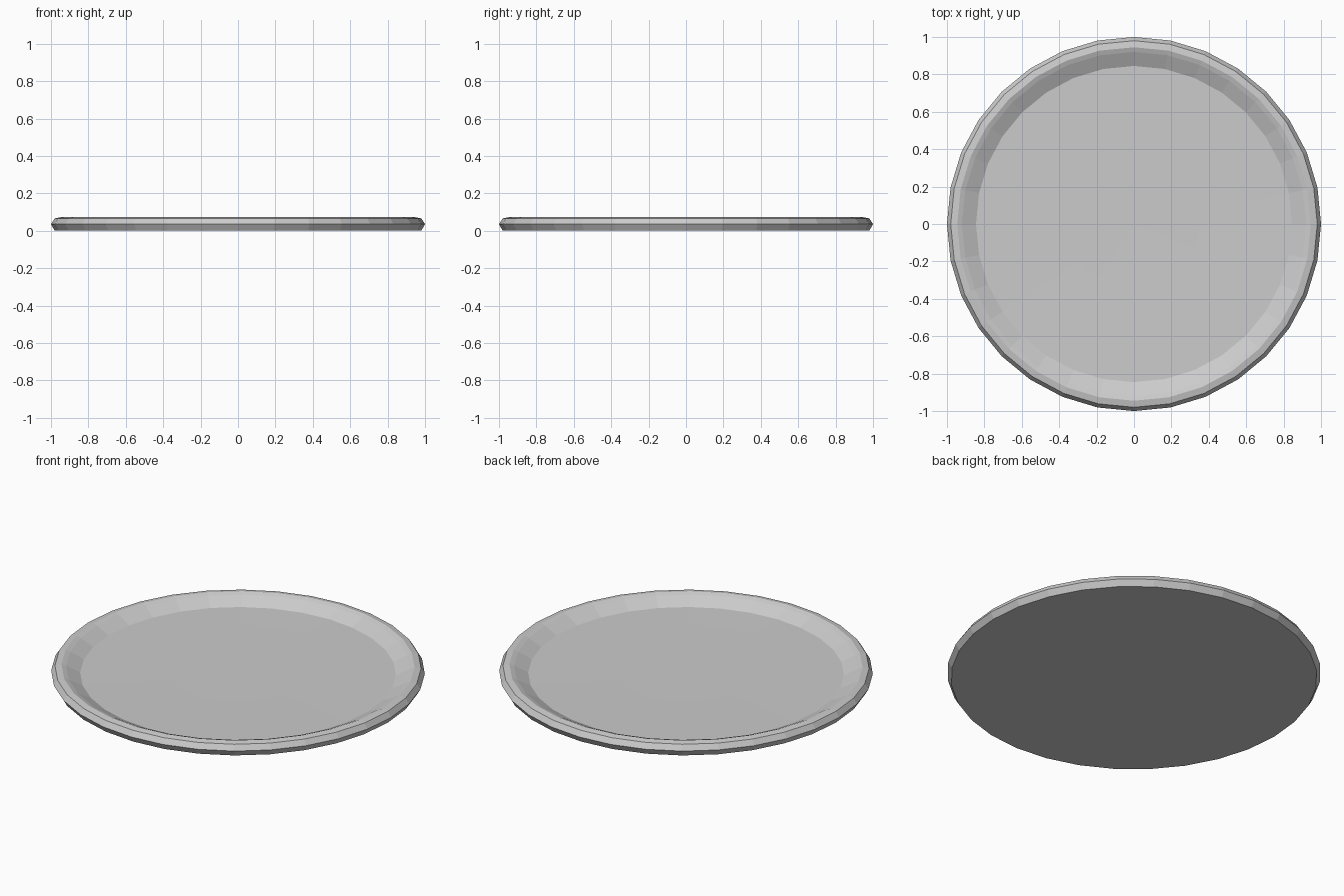
import bpy, bmesh
from math import cos, sin, tau

if "Cube" in bpy.data.objects:
    bpy.data.objects.remove(bpy.data.objects["Cube"])

SIDES = 32
# Half cross-section (radius, height), from underside edge over the rim to the floor
PROFILE = [(0.98, 0.0), (1.0, 0.035), (0.98, 0.066), (0.945, 0.073),
           (0.92, 0.064), (0.845, 0.026), (0.62, 0.024), (0.35, 0.022)]
CENTRE_Z = 0.021

bm = bmesh.new()
rings = [[bm.verts.new((r * cos(tau * i / SIDES), r * sin(tau * i / SIDES), z))
          for i in range(SIDES)] for r, z in PROFILE]

# Rim and dished floor
for a, b in zip(rings, rings[1:]):
    for i in range(SIDES):
        j = (i + 1) % SIDES
        bm.faces.new((a[i], a[j], b[j], b[i]))

# Middle of the floor
centre = bm.verts.new((0, 0, CENTRE_Z))
for i in range(SIDES):
    bm.faces.new((rings[-1][i], rings[-1][(i + 1) % SIDES], centre))

# Flat underside
bm.faces.new(rings[0][::-1])

mesh = bpy.data.meshes.new("plate")
bm.to_mesh(mesh)
bm.free()
bpy.context.collection.objects.link(bpy.data.objects.new("plate", mesh))
